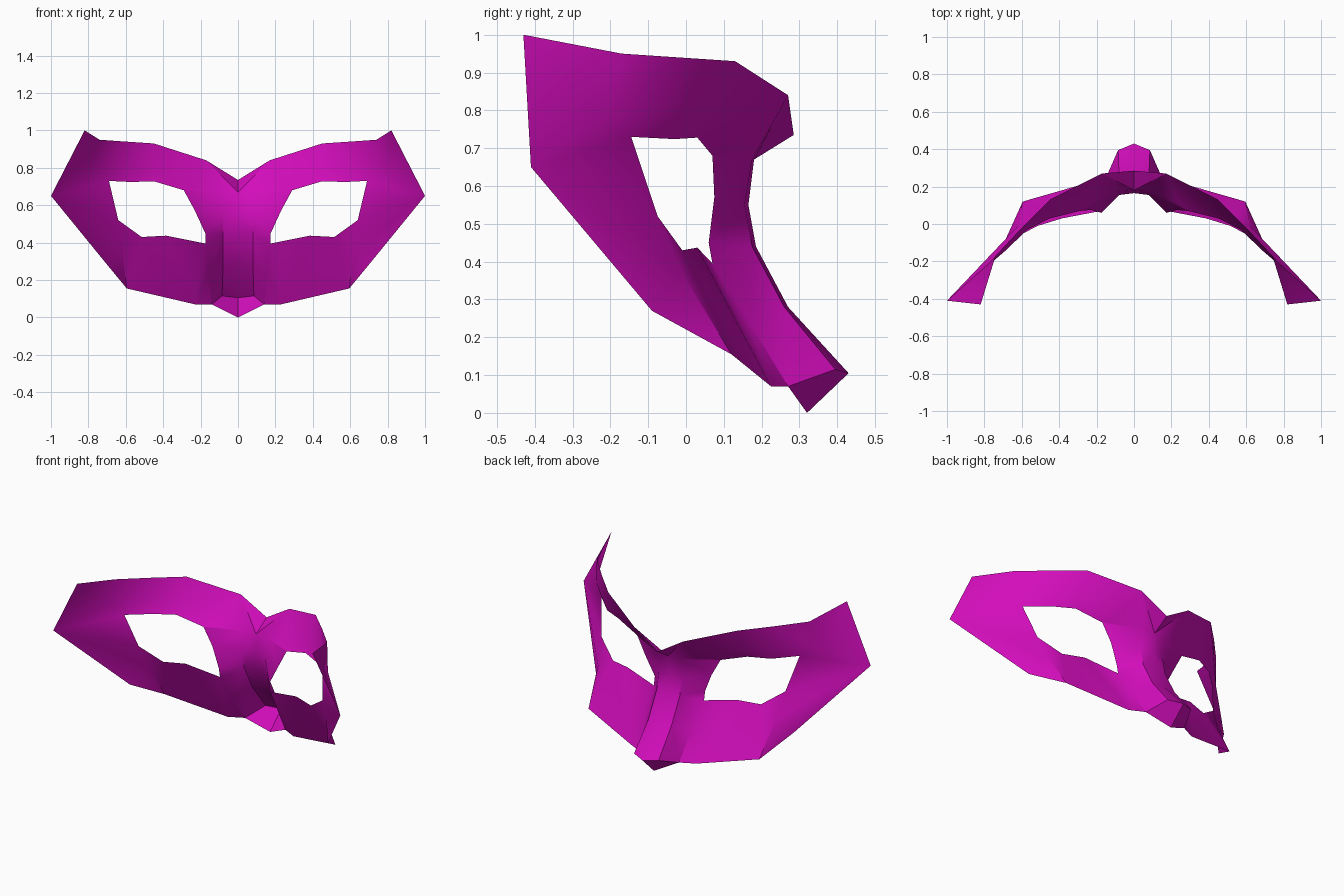
import bpy
import bmesh
import math

cube = bpy.data.objects.get("Cube")
if cube:
    bpy.data.objects.remove(cube, do_unlink=True)

MAGENTA = (0.65, 0.004, 0.50, 1.0)


def make_material(name, color):
    mat = bpy.data.materials.new(name)
    mat.use_nodes = True
    mat.diffuse_color = color
    bsdf = mat.node_tree.nodes["Principled BSDF"]
    bsdf.inputs["Base Color"].default_value = color
    return mat


# Guide points of the half mask, on the side x >= 0
points = {
    # centre line, from forehead notch to nose tip
    "notch": (0, .285, .735), "bridge_top": (0, .18, .67), "bridge_mid": (0, .165, .55),
    "bridge_low": (0, .185, .44), "nose_mid": (0, .27, .28), "nose_tip": (0, .43, .105),
    "nose_base": (0, .32, 0),
    # flank of the nose
    "flank_top": (.08, .175, .67), "flank_mid": (.08, .155, .55), "flank_low": (.08, .175, .44),
    "nose_side": (.08, .26, .28), "nose_corner": (.085, .395, .115),
    "crease": (.157, .17, .235), "nostril": (.14, .27, .07),
    # outer rim
    "brow_in": (.17, .27, .84), "brow_mid": (.45, .13, .93), "brow_out": (.6, -.02, .94),
    "temple": (.74, -.17, .95), "wing_top": (.82, -.43, 1), "wing_tip": (1, -.41, .65),
    "cheek_out": (.69, -.09, .27), "cheek_low": (.595, .12, .155), "cheek_in": (.23, .225, .07),
    "cheek_fold": (.62, -.01, .37),
    # fold above the eye
    "fold_in": (.24, .11, .69), "fold_mid": (.45, .06, .77), "fold_out": (.61, -.03, .8),
    "fold_end": (.77, -.205, .785),
    # eye opening
    "eye_top_in": (.29, .07, .68), "eye_top": (.45, .03, .728), "eye_top_out": (.57, -.03, .724),
    "eye_corner": (.69, -.145, .73), "eye_side": (.64, -.075, .52), "eye_low_out": (.515, -.01, .43),
    "eye_low": (.385, .03, .437), "eye_in_low": (.175, .07, .395), "eye_in": (.175, .06, .45),
    "eye_in_top": (.23, .075, .57),
}

bm = bmesh.new()
verts = {name: bm.verts.new(co) for name, co in points.items()}


def loft(row_a, row_b):
    """Bridge two rows of points; a repeated point makes a triangle."""
    a, b = row_a.split(), row_b.split()
    for i in range(len(a) - 1):
        ring = list(dict.fromkeys((a[i], a[i + 1], b[i + 1], b[i])))
        bm.faces.new([verts[n] for n in ring])


# Nose ridge, flank and underside
loft("bridge_top bridge_mid bridge_low nose_mid nose_tip",
     "flank_top flank_mid flank_low nose_side nose_corner")
loft("flank_top flank_mid flank_low flank_low nose_side nose_corner",
     "eye_top_in eye_in_top eye_in eye_in_low crease nostril")
loft("nose_tip nose_corner", "nose_base nostril")

# Brow and the ledge beneath it
loft("notch bridge_top flank_top", "brow_in brow_in brow_in")
loft("flank_top flank_top", "brow_in fold_in")
loft("flank_top flank_top", "fold_in eye_top_in")
loft("brow_in brow_mid brow_out temple wing_top wing_tip",
     "fold_in fold_mid fold_out fold_end fold_end fold_end")
loft("fold_in fold_mid fold_out fold_end",
     "eye_top_in eye_top eye_top_out eye_corner")

# Side wing
loft("wing_tip wing_tip wing_tip wing_tip",
     "fold_end eye_corner eye_side cheek_fold")
loft("wing_tip cheek_out", "cheek_fold cheek_fold")
loft("eye_side eye_low_out", "cheek_fold cheek_fold")

# Cheek
loft("cheek_out cheek_low", "cheek_fold cheek_fold")
loft("cheek_fold eye_low_out eye_low eye_in_low crease nostril",
     "cheek_low cheek_low cheek_in cheek_in cheek_in cheek_in")

# Mirror to the other half, welded on the centre line
bmesh.ops.mirror(bm, geom=bm.verts[:] + bm.edges[:] + bm.faces[:],
                 axis="X", merge_dist=0.001)
bmesh.ops.remove_doubles(bm, verts=bm.verts[:], dist=0.0005)
bmesh.ops.recalc_face_normals(bm, faces=bm.faces[:])
bm.normal_update()
if sum(f.normal.y * f.calc_area() for f in bm.faces) < 0:
    bmesh.ops.reverse_faces(bm, faces=bm.faces[:])

mesh = bpy.data.meshes.new("eye_mask")
bm.to_mesh(mesh)
bm.free()
mesh.materials.append(make_material("magenta", MAGENTA))
mask = bpy.data.objects.new("eye_mask", mesh)
bpy.context.collection.objects.link(mask)

bpy.ops.object.select_all(action="DESELECT")
mask.select_set(True)
bpy.context.view_layer.objects.active = mask
bpy.ops.object.shade_smooth_by_angle(angle=math.radians(32))
